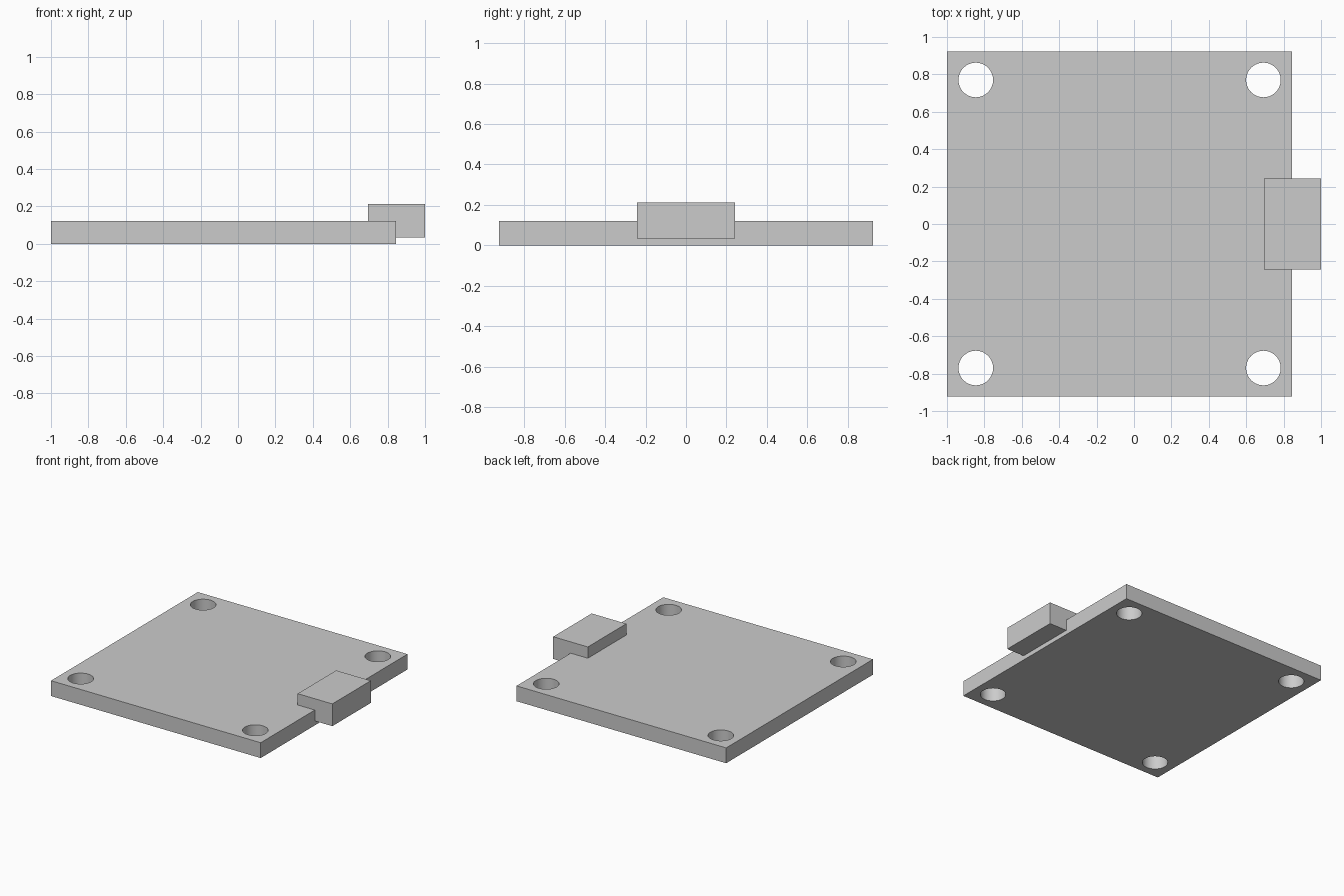
import bpy
import math

cube = bpy.data.objects.get("Cube")
if cube:
    bpy.data.objects.remove(cube, do_unlink=True)

# Single plain grey
grey = bpy.data.materials.new("light_grey")
grey.use_nodes = True
colour = (0.6, 0.6, 0.6, 1)
grey.diffuse_color = colour
grey.node_tree.nodes["Principled BSDF"].inputs["Base Color"].default_value = colour


def box(name, low, high):
    centre = [(a + b) / 2 for a, b in zip(low, high)]
    bpy.ops.mesh.primitive_cube_add(size=1, location=centre)
    obj = bpy.context.object
    obj.name = name
    obj.scale = [b - a for a, b in zip(low, high)]
    bpy.ops.object.transform_apply(location=True, rotation=False, scale=True)
    obj.data.materials.append(grey)
    return obj


# Square base plate and the connector block overhanging its left edge
plate = box("base_plate", (-1, -0.923, 0), (0.846, 0.923, 0.122))
box("connector_block", (0.695, -0.242, 0.035), (1, 0.242, 0.212))

# Mounting holes through the four corners
for x in (-0.846, 0.692):
    for y in (-0.77, 0.77):
        bpy.ops.mesh.primitive_cylinder_add(
            vertices=64, radius=0.0925, depth=0.5, location=(x, y, 0.06))
        cutter = bpy.context.object
        cutter.name = "hole_cutter"
        cutter.hide_render = True
        cutter.data.materials.append(grey)
        bpy.context.view_layer.objects.active = plate
        cut = plate.modifiers.new("mounting_hole", "BOOLEAN")
        cut.operation = "DIFFERENCE"
        cut.solver = "EXACT"
        cut.object = cutter
        bpy.ops.object.modifier_apply(modifier=cut.name)
        bpy.data.objects.remove(cutter, do_unlink=True)

# Smooth hole walls, crisp edges
bpy.ops.object.select_all(action="DESELECT")
plate.select_set(True)
bpy.context.view_layer.objects.active = plate
bpy.ops.object.shade_smooth_by_angle(angle=math.radians(30))
